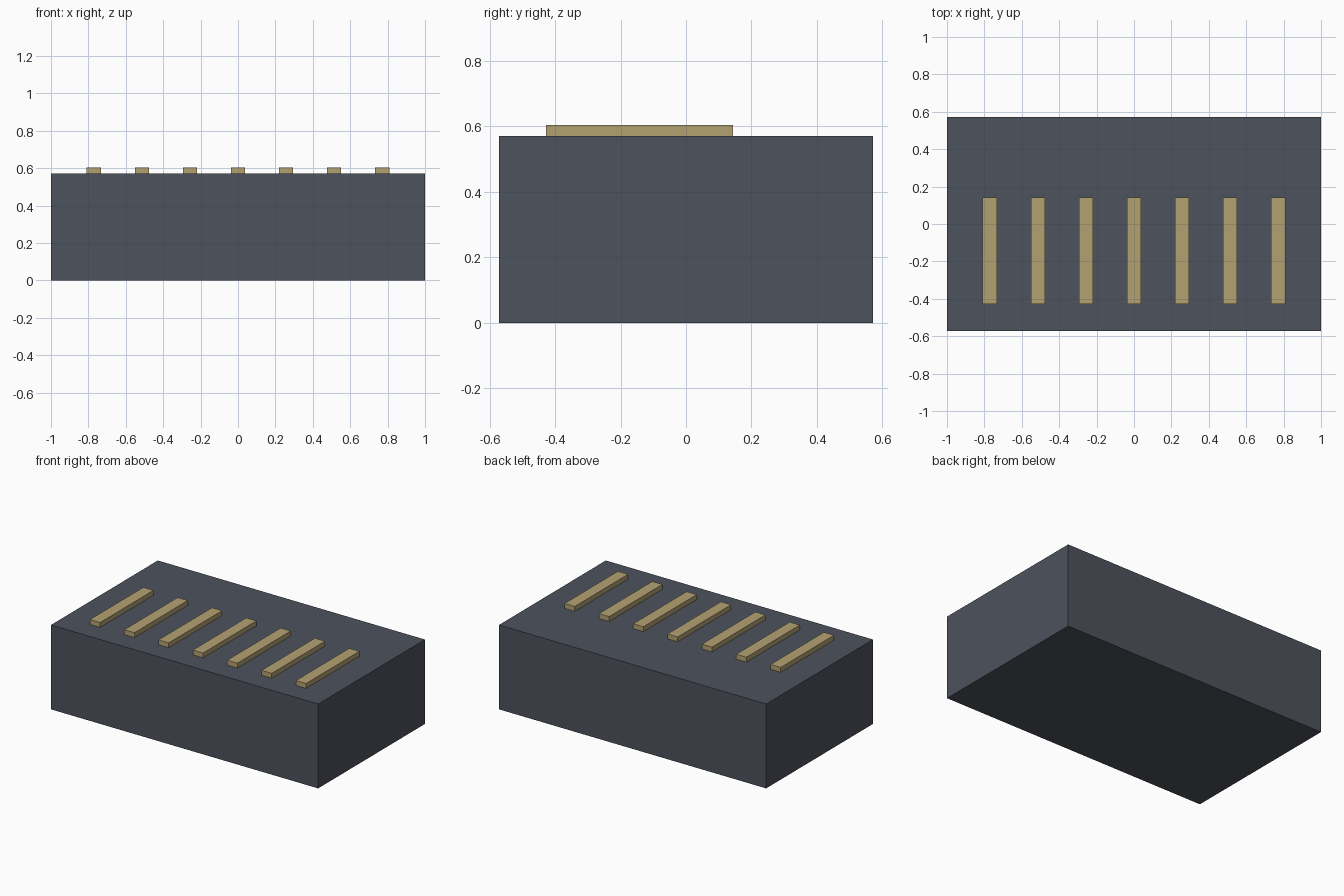
import bpy

cube = bpy.data.objects.get("Cube")
if cube:
    bpy.data.objects.remove(cube, do_unlink=True)


def make_material(name, rgb):
    mat = bpy.data.materials.new(name)
    mat.use_nodes = True
    color = (*rgb, 1.0)
    mat.diffuse_color = color
    mat.node_tree.nodes["Principled BSDF"].inputs["Base Color"].default_value = color
    return mat


def box(name, low, high, mat):
    """Add a box spanning two opposite corners."""
    center = [(a + b) / 2 for a, b in zip(low, high)]
    bpy.ops.mesh.primitive_cube_add(size=1, location=center)
    obj = bpy.context.object
    obj.name = name
    obj.scale = [b - a for a, b in zip(low, high)]
    bpy.ops.object.transform_apply(location=False, rotation=False, scale=True)
    obj.data.materials.append(mat)
    return obj


slate = make_material("slate grey", (0.075, 0.084, 0.107))
tan = make_material("tan", (0.45, 0.36, 0.17))

# Solid base block
half_depth, height = 0.571, 0.571
box("base_block", (-1, -half_depth, 0), (1, half_depth, height), slate)

# Row of raised slats, set toward the front of the top
count, pitch, half_width = 7, 0.257, 0.038
for i in range(count):
    x = (i - (count - 1) / 2) * pitch
    box(f"slat_{i + 1}", (x - half_width, -0.428, height),
        (x + half_width, 0.143, 0.604), tan)
